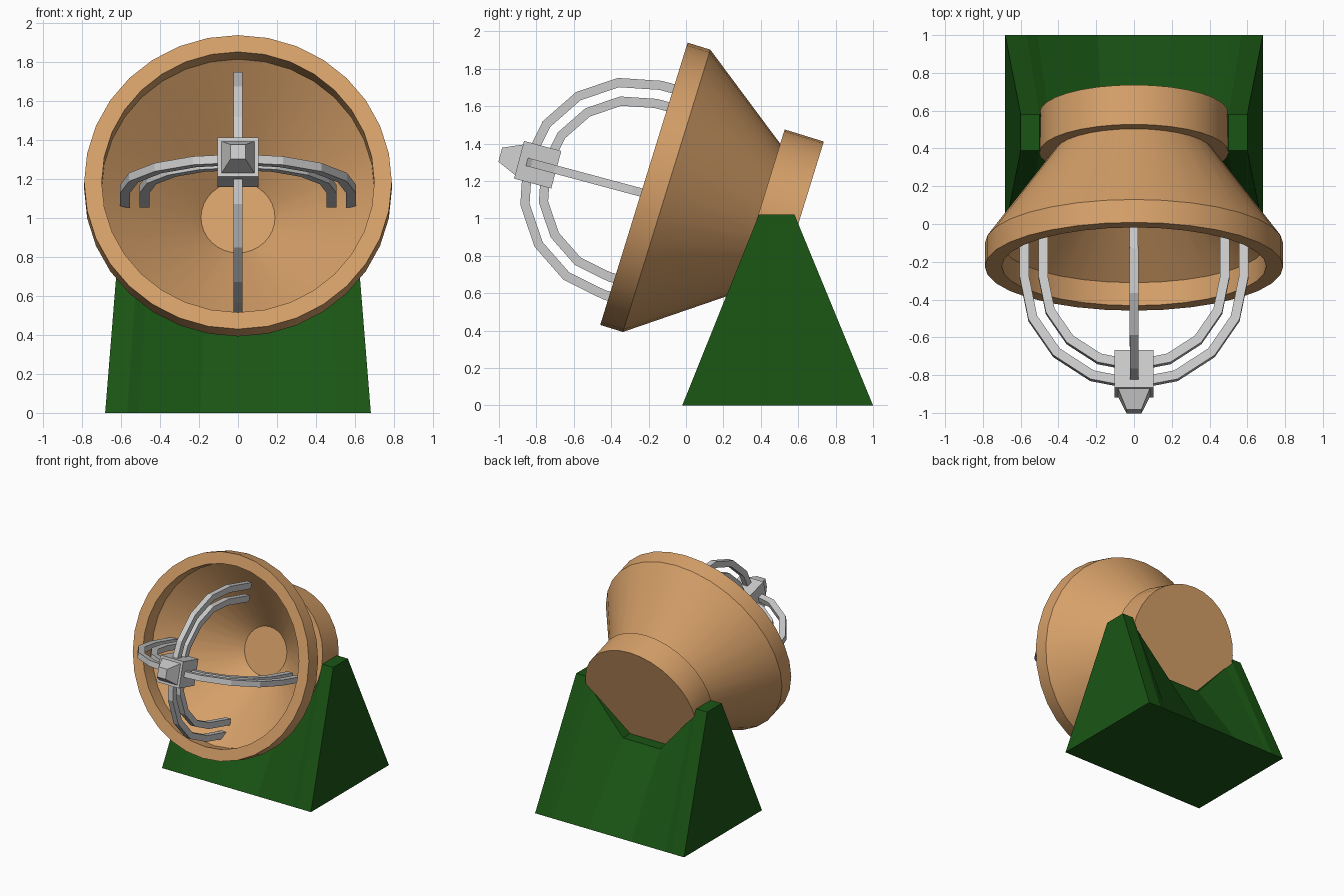
import bpy, bmesh, math
from mathutils import Matrix, Vector

if "Cube" in bpy.data.objects:
    bpy.data.objects.remove(bpy.data.objects["Cube"])


def material(name, rgb):
    m = bpy.data.materials.new(name)
    m.diffuse_color = (*rgb, 1)
    m.use_nodes = True
    m.node_tree.nodes["Principled BSDF"].inputs["Base Color"].default_value = m.diffuse_color
    return m


def finish(name, bm, mat=None, matrix=Matrix(), smooth=False):
    bmesh.ops.recalc_face_normals(bm, faces=bm.faces)
    me = bpy.data.meshes.new(name)
    bm.to_mesh(me)
    bm.free()
    ob = bpy.data.objects.new(name, me)
    bpy.context.collection.objects.link(ob)
    ob.matrix_world = matrix
    if mat:
        me.materials.append(mat)
    if smooth:
        bpy.ops.object.select_all(action='DESELECT')
        ob.select_set(True)
        bpy.context.view_layer.objects.active = ob
        bpy.ops.object.shade_smooth_by_angle(angle=math.radians(30))
    return ob


def loft(bm, loops, cap=True):
    """Join equal-length closed loops of points with quads."""
    rows = [[bm.verts.new(p) for p in loop] for loop in loops]
    n = len(rows[0])
    for a, b in zip(rows, rows[1:]):
        for i in range(n):
            j = (i + 1) % n
            bm.faces.new((a[i], a[j], b[j], b[i]))
    if cap:
        bm.faces.new(rows[0])
        bm.faces.new(rows[-1])


tan = material("tan", (0.67, 0.35, 0.14))
green = material("green", (0.01, 0.09, 0.007))

# Dish with rim, hollow cone and rear drum: (depth, radius) profile, turned
SIDES = 32
profile = [(0.615, 0.19), (0.127, 0.70), (0, 0.70), (0, 0.79), (0.127, 0.79),
           (0.633, 0.42), (0.633, 0.50), (0.852, 0.50)]
bm = bmesh.new()
loft(bm, [[(r * math.cos(k * math.tau / SIDES), r * math.sin(k * math.tau / SIDES), t)
           for k in range(SIDES)] for t, r in profile])
finish("dish", bm, tan, Matrix.Translation((0, -0.225, 1.185))
       @ Matrix.Rotation(math.radians(-107.2), 4, 'X'), smooth=True)

# Cradle base: U-shaped top strip flaring down to a rectangular foot
half = [(0.60, 1.02), (0.50, 1.02), (0.45, 0.92), (0.17, 0.60)]
top = [(-x, z) for x, z in half] + [(x, z) for x, z in reversed(half)]
bm = bmesh.new()
loft(bm, [[(x * 1.137, -0.02, 0), (x * 1.137, 1.0, 0), (x, 0.58, z), (x, 0.39, z)]
          for x, z in top])
finish("cradle_base", bm, green)

# Receiver frame: shared tilted centre for arms and hub
frame = Matrix.Translation((0, -0.286, 1.151)) @ Matrix.Rotation(math.radians(-15), 4, 'X')


# Arms: square bars bent in a half circle with straight ends
def arm(name, outer, turn):
    inner, h, tail = outer - 0.05, 0.0225, 0.29
    path = [(1, 0, tail)] + [(math.cos(i * math.pi / 8), -math.sin(i * math.pi / 8), 0)
                             for i in range(9)] + [(-1, 0, tail)]
    bm = bmesh.new()
    loft(bm, [[(c * r, s * r + t, z) for r, z in
               ((inner, -h), (outer, -h), (outer, h), (inner, h))] for c, s, t in path])
    finish(name, bm, None, frame @ Matrix.Rotation(turn, 4, 'Y'))


for label, turn in (("horizontal", 0), ("vertical", math.pi / 2)):
    arm(label + "_outer_arm", 0.605, turn)
    arm(label + "_inner_arm", 0.505, turn)

# Hub block with a tapered tip
corners = ((-1, -1), (1, -1), (1, 1), (-1, 1))
bm = bmesh.new()
loft(bm, [[(x * s, y, z * s) for x, z in corners] for y, s in
          ((-0.422, 0.104), (-0.628, 0.104), (-0.628, 0.084), (-0.732, 0.039))])
finish("receiver_hub", bm, None, frame)
